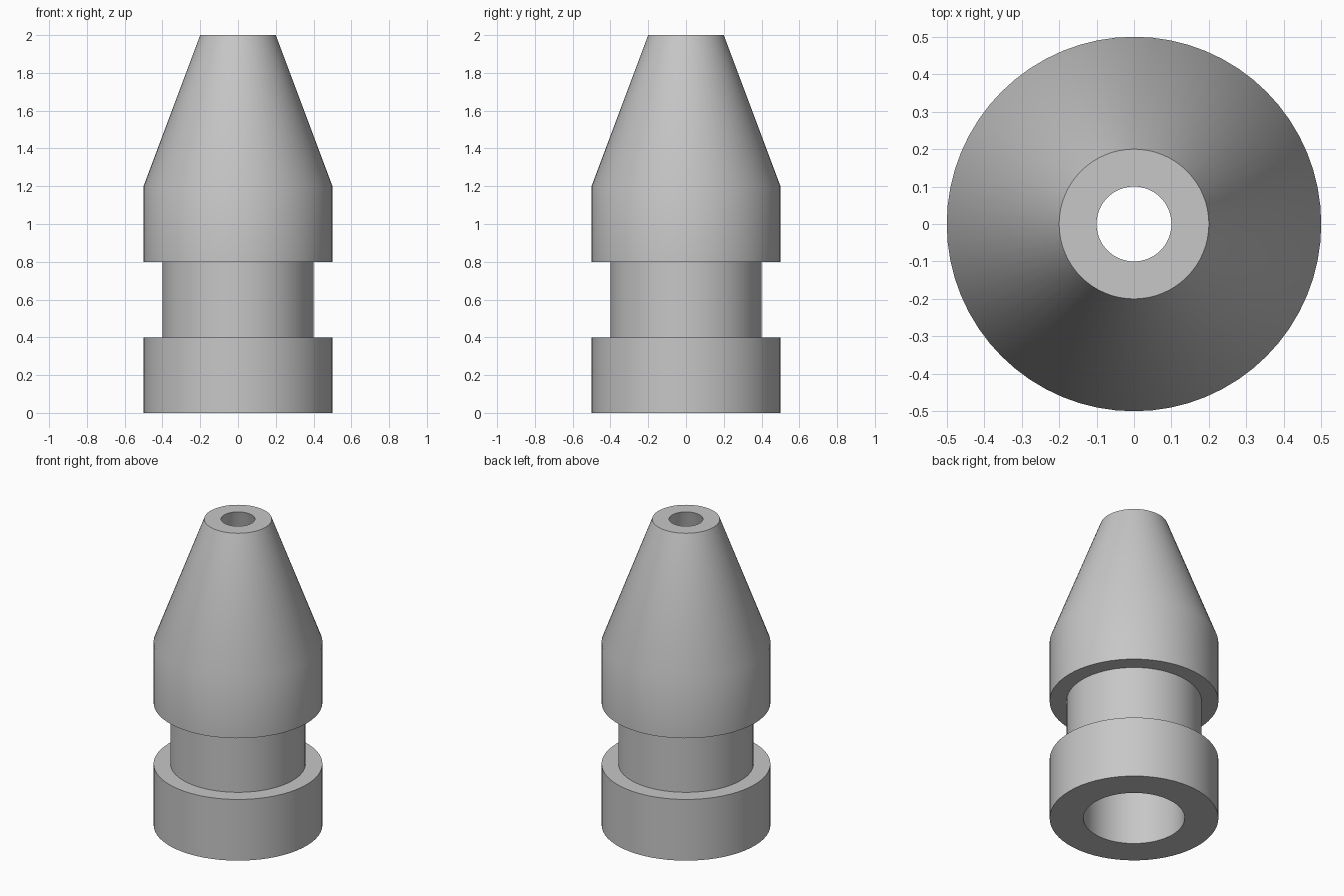
import bpy
import bmesh
import math

SIDES = 64

cube = bpy.data.objects.get("Cube")
if cube:
    bpy.data.objects.remove(cube, do_unlink=True)

# Plain grey material
grey = bpy.data.materials.new("plain_grey")
grey.use_nodes = True
colour = (0.57, 0.57, 0.57, 1)
grey.diffuse_color = colour
grey.node_tree.nodes["Principled BSDF"].inputs["Base Color"].default_value = colour


def lathe(name, profile, material):
    """Turn a closed (radius, height) profile around the z axis."""
    bm = bmesh.new()
    rings = []
    for i in range(SIDES):
        a = 2 * math.pi * i / SIDES
        rings.append([bm.verts.new((r * math.cos(a), r * math.sin(a), z))
                      for r, z in profile])
    for i, ring in enumerate(rings):
        following = rings[(i + 1) % SIDES]
        for j in range(len(profile)):
            k = (j + 1) % len(profile)
            bm.faces.new((ring[j], following[j], following[k], ring[k]))
    bmesh.ops.recalc_face_normals(bm, faces=bm.faces)
    mesh = bpy.data.meshes.new(name)
    bm.to_mesh(mesh)
    bm.free()
    mesh.materials.append(material)
    obj = bpy.data.objects.new(name, mesh)
    bpy.context.collection.objects.link(obj)
    bpy.ops.object.select_all(action="DESELECT")
    obj.select_set(True)
    bpy.context.view_layer.objects.active = obj
    bpy.ops.object.shade_smooth_by_angle(angle=math.radians(30))
    return obj


# Collar, grooved neck and tapered nose on the outside
outside = [(0.5, 0), (0.5, 0.4), (0.4, 0.4), (0.4, 0.8),
           (0.5, 0.8), (0.5, 1.2), (0.2, 2)]
# Bore narrowing to the tip opening
bore = [(0.1, 2), (0.3, 1.2), (0.3, 0)]

lathe("nozzle_body", outside + bore, grey)
